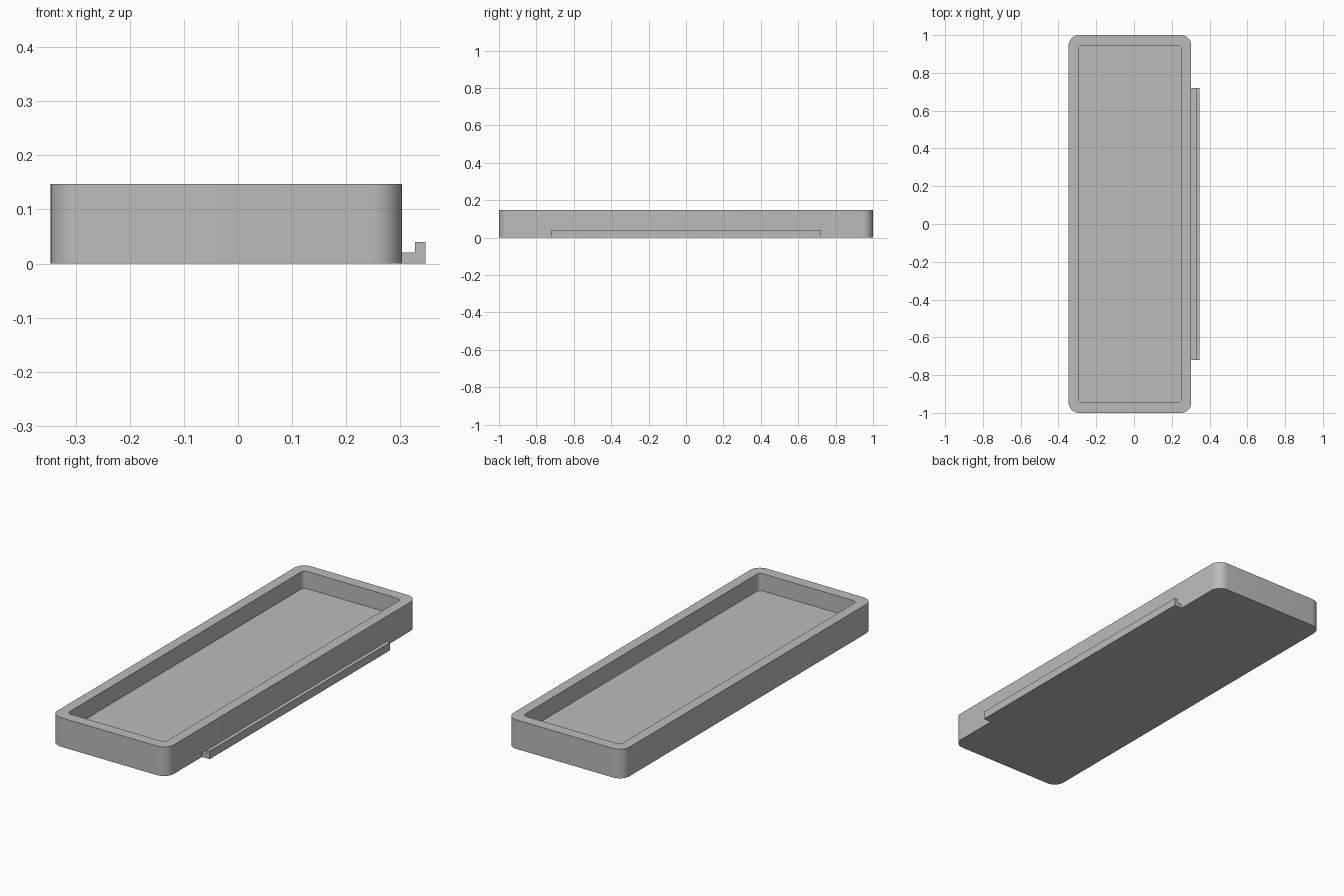
import bpy, bmesh
from math import sin, cos, pi, radians

cube = bpy.data.objects.get("Cube")
if cube:
    bpy.data.objects.remove(cube, do_unlink=True)

grey = bpy.data.materials.new("plain grey")
grey.use_nodes = True
colour = (0.5, 0.5, 0.5, 1)
grey.diffuse_color = colour
grey.node_tree.nodes["Principled BSDF"].inputs["Base Color"].default_value = colour

CENTRE_X = -0.0215
STEPS = 10


def rounded_loop(bm, half_x, half_y, radius, z):
    """Ring of vertices around a rounded rectangle, counter-clockwise."""
    ring = []
    for i, (sx, sy) in enumerate([(1, 1), (-1, 1), (-1, -1), (1, -1)]):
        for k in range(STEPS + 1):
            a = (i + k / STEPS) * pi / 2
            ring.append(bm.verts.new((CENTRE_X + sx * (half_x - radius) + radius * cos(a),
                                      sy * (half_y - radius) + radius * sin(a), z)))
    return ring


def finish(name, bm):
    bmesh.ops.recalc_face_normals(bm, faces=bm.faces)
    mesh = bpy.data.meshes.new(name)
    bm.to_mesh(mesh)
    bm.free()
    obj = bpy.data.objects.new(name, mesh)
    bpy.context.collection.objects.link(obj)
    mesh.materials.append(grey)
    bpy.ops.object.select_all(action='DESELECT')
    obj.select_set(True)
    bpy.context.view_layer.objects.active = obj
    bpy.ops.object.shade_smooth_by_angle(angle=radians(30))
    return obj


# Tray: outer wall, flat rim, inner wall and recessed floor
bm = bmesh.new()
rings = [rounded_loop(bm, 0.3245, 1.0, 0.055, 0),
         rounded_loop(bm, 0.3245, 1.0, 0.055, 0.147),
         rounded_loop(bm, 0.273, 0.944, 0.022, 0.147),
         rounded_loop(bm, 0.273, 0.944, 0.022, 0.06)]
for low, high in zip(rings, rings[1:]):
    for j in range(len(low)):
        n = (j + 1) % len(low)
        bm.faces.new((low[j], low[n], high[n], high[j]))
bm.faces.new(rings[0][::-1])
bm.faces.new(rings[-1])
finish("tray", bm)

# Side lip: L-shaped profile extruded along the tray
bm = bmesh.new()
profile = [(0.303, 0), (0.346, 0), (0.346, 0.04), (0.327, 0.04), (0.327, 0.02), (0.303, 0.02)]
face = bm.faces.new([bm.verts.new((x, -0.72, z)) for x, z in profile])
result = bmesh.ops.extrude_face_region(bm, geom=[face], use_keep_orig=True)
moved = [v for v in result["geom"] if isinstance(v, bmesh.types.BMVert)]
bmesh.ops.translate(bm, verts=moved, vec=(0, 1.44, 0))
finish("side_lip", bm)
